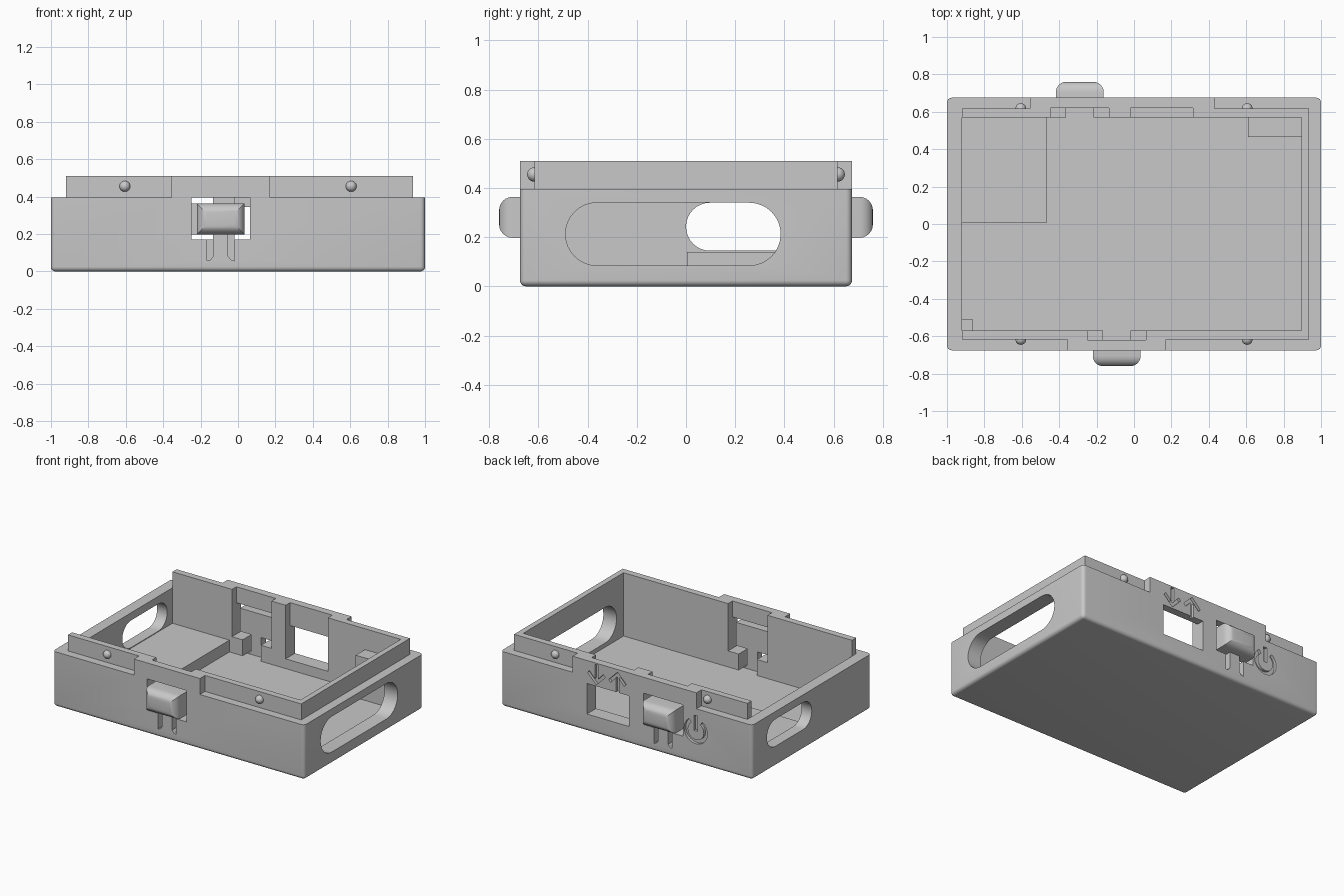
import bpy, bmesh, math

if "Cube" in bpy.data.objects:
    bpy.data.objects.remove(bpy.data.objects["Cube"])

grey = bpy.data.materials.new("light_grey_plastic")
grey.diffuse_color = (0.58, 0.58, 0.58, 1)
grey.use_nodes = True
grey.node_tree.nodes["Principled BSDF"].inputs["Base Color"].default_value = grey.diffuse_color


def make(name, bm):
    bmesh.ops.recalc_face_normals(bm, faces=bm.faces)
    me = bpy.data.meshes.new(name)
    bm.to_mesh(me)
    bm.free()
    me.materials.append(grey)
    ob = bpy.data.objects.new(name, me)
    bpy.context.collection.objects.link(ob)
    return ob


def prism(name, pts, axis, a, b, bevel=None):
    """Extrude a 2D outline from a to b along an axis; bevel = (rule, width)."""
    put = {'x': lambda p, t: (t, p[0], p[1]),
           'y': lambda p, t: (p[0], t, p[1]),
           'z': lambda p, t: (p[0], p[1], t)}[axis]
    bm = bmesh.new()
    lo = [bm.verts.new(put(p, a)) for p in pts]
    hi = [bm.verts.new(put(p, b)) for p in pts]
    bm.faces.new(lo)
    bm.faces.new(hi[::-1])
    for i in range(len(pts)):
        bm.faces.new((lo[i - 1], lo[i], hi[i], hi[i - 1]))
    bmesh.ops.recalc_face_normals(bm, faces=bm.faces)
    if bevel:
        rule, w = bevel
        bmesh.ops.bevel(bm, geom=[e for e in bm.edges if rule(e)], offset=w,
                        segments=6, profile=0.5, affect='EDGES')
    return make(name, bm)


def box(name, x0, x1, y0, y1, z0, z1, bevel=None):
    return prism(name, [(x0, y0), (x1, y0), (x1, y1), (x0, y1)], 'z', z0, z1, bevel)


def boolean(target, tool, op='DIFFERENCE'):
    m = target.modifiers.new("bool", 'BOOLEAN')
    m.operation, m.solver, m.object = op, 'EXACT', tool
    bpy.context.view_layer.objects.active = target
    bpy.ops.object.modifier_apply(modifier=m.name)
    bpy.data.objects.remove(tool)


def smooth(ob):
    bpy.ops.object.select_all(action='DESELECT')
    ob.select_set(True)
    bpy.context.view_layer.objects.active = ob
    bpy.ops.object.shade_smooth_by_angle(angle=math.radians(30))


def stadium(y0, y1, z0, z1, n=16):
    r, zc = (z1 - z0) / 2, (z0 + z1) / 2
    pts = []
    for c, start in ((y1 - r, -90), (y0 + r, 90)):
        for i in range(n + 1):
            a = math.radians(start + 180 * i / n)
            pts.append((c + r * math.cos(a), zc + r * math.sin(a)))
    return pts


def sided(side, depth0, depth1):
    """Depth range in y on the front (-1) or back (+1) wall."""
    return sorted((side * depth0, side * depth1))


# Outer shell: rounded vertical and bottom edges
case = box("case", -1, 1, -.675, .675, 0, .395,
           (lambda e: min(v.co.z for v in e.verts) < .01, .025))

# Lip, stepping out flush with the wall behind the button areas
lip = [(-.92, -.617), (-.355, -.617), (-.355, -.675), (.17, -.675), (.17, -.617),
       (.935, -.617), (.935, .617), (.43, .617), (.43, .675), (-.555, .675),
       (-.555, .617), (-.92, .617)]
boolean(case, prism("lip", lip, 'z', .2, .51), 'UNION')

# Cavity and the long side openings
boolean(case, box("cavity", -.92, .895, -.57, .57, .055, .7))
boolean(case, prism("right_slot", stadium(-.49, .385, .085, .34), 'x', .8, 1.2))
boolean(case, prism("left_slot", stadium(0, .51, .145, .34), 'x', -1.2, -.8))

# Button windows, inner recesses and the slits that free the spring tongue
for side, cx in ((-1, -.0925), (1, -.29)):
    y0, y1 = sided(side, .5, .8)
    boolean(case, box("window", cx - .157, cx + .157, y0, y1, .17, .395))
    r0, r1 = sided(side, .5, .62)
    boolean(case, box("recess", cx - .157, cx + .157, r0, r1, .3, .7))
    boolean(case, box("channel", cx - .0725, cx + .0725, r0, r1, .055, .25))
    for s in (-1, 1):
        pts = [(cx + s * .0725, .2), (cx + s * .0725, .057),
               (cx + s * .055, .062), (cx + s * .04, .08), (cx + s * .04, .2)]
        boolean(case, prism("slit", pts, 'y', y0, y1))

# Connector window with its recess in the back wall
boolean(case, box("port", -.02, .315, .5, .8, .125, .345))
boolean(case, box("port_recess", -.02, .315, .5, .62, .125, .7))

# Engraved arrows and power symbol on the back wall
half = [(.07, -.07), (.055, -.088), (.012, -.042), (.012, -.145)]
arrow = [(0, 0)] + half + [(-x, z) for x, z in reversed(half)]
for cx, tip, d in ((.24, .355, -1), (.072, .49, 1)):
    boolean(case, prism("arrow", [(cx + x, tip + d * z) for x, z in arrow], 'y', .655, .8))
px, pz = -.55, .235
arc = [math.radians(125 + 290 * i / 32) for i in range(33)]
ring = [(px + .092 * math.cos(a), pz + .092 * math.sin(a)) for a in arc]
ring += [(px + .064 * math.cos(a), pz + .064 * math.sin(a)) for a in reversed(arc)]
boolean(case, prism("ring", ring, 'y', .655, .8))
boolean(case, box("bar", px - .014, px + .014, .655, .8, pz, pz + .11))
smooth(case)

# Buttons on spring tongues
for side, cx, label in ((-1, -.0925, "front"), (1, -.29, "back")):
    y0, y1 = sided(side, .62, .76)
    b = box(label + "_button", cx - .128, cx + .128, y0, y1, .197, .364,
            (lambda e, s=side: all(s * v.co.y > .75 for v in e.verts), .055))
    smooth(b)
    y0, y1 = sided(side, .62, .675)
    box(label + "_tongue", cx - .04, cx + .04, y0, y1, .16, .2)

# Snap bumps on the lip
for side, label in ((-1, "front"), (1, "back")):
    for x in (-.605, .605):
        bm = bmesh.new()
        bmesh.ops.create_uvsphere(bm, u_segments=24, v_segments=12, radius=.029)
        bmesh.ops.translate(bm, vec=(x, side * .617, .455), verts=bm.verts)
        smooth(make(label + "_snap_bump", bm))

# Inner supports
box("floor_platform", -.921, -.467, .005, .571, .05, .14)
box("corner_post", -.921, -.86, -.571, -.51, .05, .14)
box("corner_shelf", .61, .896, .465, .571, .05, .36)
